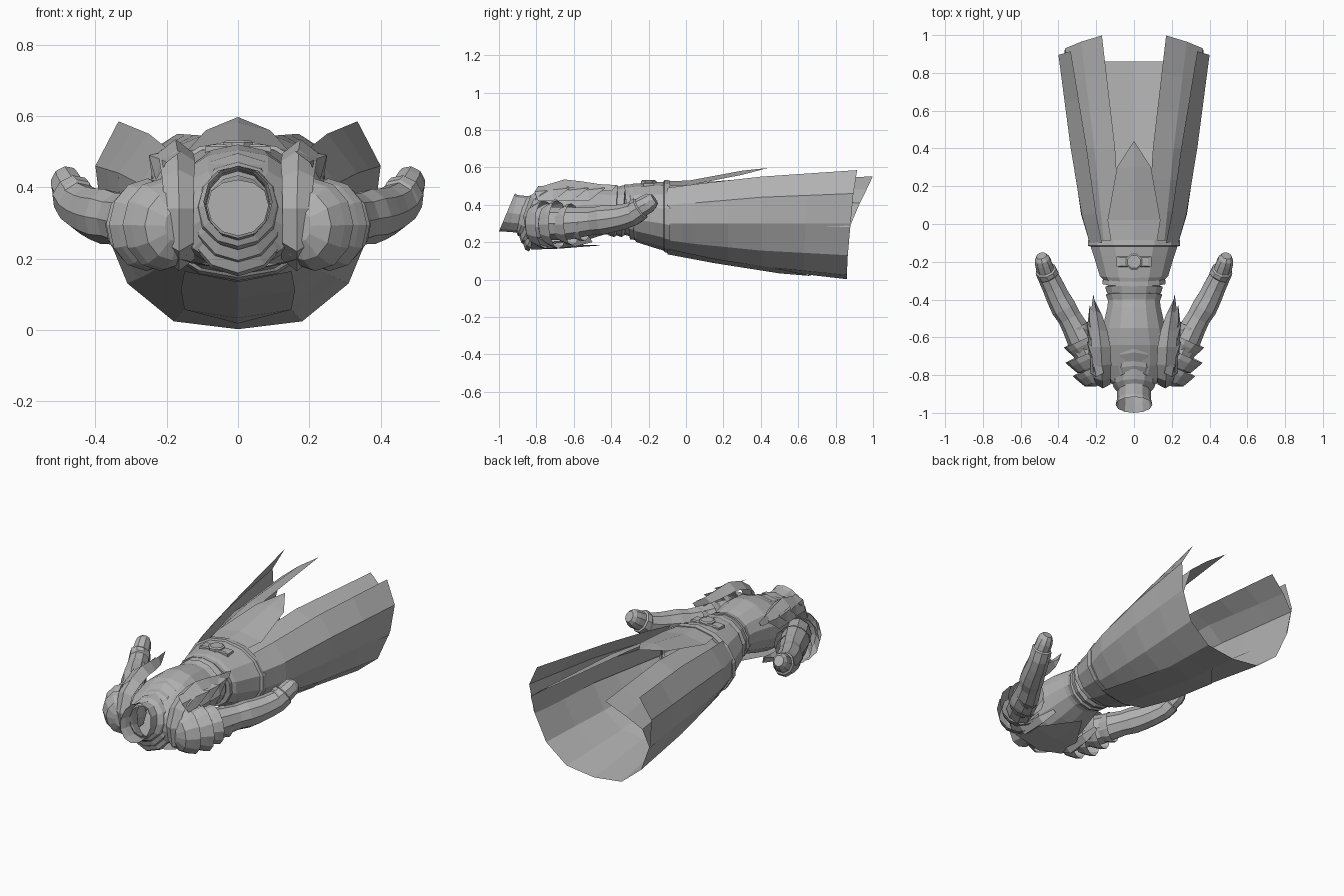
import bpy, bmesh, math
from mathutils import Vector

if "Cube" in bpy.data.objects:
    bpy.data.objects.remove(bpy.data.objects["Cube"])

cloth = bpy.data.materials.new("grey cloth")
cloth.diffuse_color = (0.44, 0.44, 0.44, 1)
cloth.use_nodes = True
cloth.node_tree.nodes["Principled BSDF"].inputs["Base Color"].default_value = cloth.diffuse_color


def grid(name, rows, closed=False, mirror=False, caps=(), axis=None):
    """Skin rows of points; normals are turned away from the axis point (x, z)."""
    bm = bmesh.new()
    for s in ((1, -1) if mirror else (1,)):
        vs = [[bm.verts.new((p[0] * s, p[1], p[2])) for p in r] for r in rows]
        n = len(rows[0])
        for a, b in zip(vs, vs[1:]):
            for i in range(n if closed else n - 1):
                j = (i + 1) % n
                bm.faces.new((a[i], a[j], b[j], b[i]))
        for c in caps:
            bm.faces.new(vs[c])
    bmesh.ops.remove_doubles(bm, verts=bm.verts, dist=0.0005)
    bmesh.ops.dissolve_degenerate(bm, edges=bm.edges, dist=0.0005)
    bmesh.ops.recalc_face_normals(bm, faces=bm.faces)
    for s in (1, -1):
        part = [f for f in bm.faces if not mirror or f.calc_center_median().x * s > 0]
        if not part:
            continue
        out = 0
        mid = sum((f.calc_center_median() for f in part), Vector()) / len(part)
        for f in part:
            c = f.calc_center_median()
            o = Vector((axis[0], c.y, axis[1])) if axis else mid
            out += f.normal.dot(c - o) * f.calc_area()
        if out < 0:
            bmesh.ops.reverse_faces(bm, faces=part)
        if not mirror:
            break
    me = bpy.data.meshes.new(name)
    bm.to_mesh(me)
    bm.free()
    me.materials.append(cloth)
    ob = bpy.data.objects.new(name, me)
    bpy.context.collection.objects.link(ob)
    return ob


def body_ring(y, rx, z0, z1, n=14, ytop=None):
    """Ring around the body axis; ytop tilts the front (upper) side along y."""
    ytop = y if ytop is None else ytop
    pts = []
    for i in range(n):
        a = 2 * math.pi * i / n + math.pi / 2
        t = (1 + math.sin(a)) / 2
        pts.append((rx * math.cos(a), y + (ytop - y) * t, z0 + (z1 - z0) * t))
    return pts


def path_ring(c, d, rp, rz, n=10):
    """Ring across direction d: rp sideways, rz upwards."""
    d = Vector(d).normalized()
    side = d.cross(Vector((0, 0, 1))).normalized()
    up = side.cross(d)
    return [Vector(c) + side * rp * math.cos(2 * math.pi * i / n)
            + up * rz * math.sin(2 * math.pi * i / n) for i in range(n)]


def stations(keys, k=2):
    """Subdivide linearly between key rows."""
    rows = []
    for a, b in zip(keys, keys[1:]):
        for s in range(k):
            rows.append([Vector(p).lerp(Vector(q), s / k) for p, q in zip(a, b)])
    return rows + [[Vector(p) for p in keys[-1]]]


def at(y, xz):
    return [(x, y, z) for x, z in xz]


def whole(row):
    return [(-p[0], p[1], p[2]) for p in row[:0:-1]] + list(row)


AX = (0, 0.33)

# Skirt: outer layer wraps the back and sides
outer = [
    at(-0.10, [(0, .145), (.10, .16), (.18, .21), (.235, .30), (.235, .40), (.17, .49)]),
    at(0.05, [(0, .115), (.11, .13), (.205, .19), (.28, .30), (.277, .41), (.20, .51)]),
    at(0.40, [(0, .055), (.14, .07), (.255, .155), (.33, .30), (.335, .44), (.25, .55)]),
    [(0, .86, .002), (.18, .86, .024), (.31, .865, .13), (.38, .88, .30),
     (.40, .895, .46), (.335, .915, .585)]]
grid("skirt_outer", stations([whole(r) for r in outer]), axis=AX)

# Skirt: inner front panels, open down the middle
inner = [
    at(-0.10, [(.225, .30), (.22, .38), (.16, .46), (.07, .505)]),
    at(0.40, [(.32, .30), (.305, .42), (.21, .50), (.10, .545)]),
    [(.375, .875, .28), (.365, .93, .41), (.28, .965, .48), (.17, .998, .55)]]
grid("front_panel", stations(inner, 3), mirror=True, axis=AX)

# Pointed flaps hanging from the belt, front and back
grid("front_flap", [
    [(-.12, -.10, .50), (0, -.10, .525), (.12, -.10, .50)],
    [(-.14, .02, .505), (0, .02, .53), (.14, .02, .505)],
    [(-.09, .30, .56), (0, .30, .582), (.09, .30, .56)],
    [(0, .44, .597), (0, .44, .597), (0, .44, .597)]], axis=AX)
grid("back_flap", [
    [(-.15, -.10, .165), (0, -.10, .135), (.15, -.10, .165)],
    [(-.16, .15, .112), (0, .15, .088), (.16, .15, .112)],
    [(-.15, .50, .057), (0, .50, .033), (.15, .50, .057)],
    [(0, .68, .018), (0, .68, .018), (0, .68, .018)]], axis=AX)

# Belt with raised rims, dipping slightly at the front
grid("belt", [body_ring(y, r, z0, z1, 14, y + t) for y, r, z0, z1, t in (
    (-.30, .145, .235, .495, -.03), (-.30, .172, .215, .507, -.03),
    (-.275, .168, .212, .507, -.03), (-.265, .185, .20, .512, -.02),
    (-.17, .218, .17, .52, 0), (-.12, .235, .155, .523, 0),
    (-.115, .25, .147, .533, 0), (-.085, .25, .138, .53, 0), (-.085, .225, .155, .51, 0))],
    closed=True, axis=AX)


# Buckle: rounded plate with a strap bar through it
def plate(name, rx, ry, y, z, h, n):
    rows = [[(rx * f * math.cos(2 * math.pi * (i + .5) / n),
              y + ry * f * math.sin(2 * math.pi * (i + .5) / n), zz) for i in range(n)]
            for f, zz in ((1, z - h), (1, z), (.8, z + .006))]
    grid(name, rows, closed=True, caps=(2,))


plate("buckle", .045, .045, -.20, .526, .03, 8)
plate("buckle_bar", .13, .04, -.20, .514, .03, 4)

# Torso, open towards the neck
grid("torso", [body_ring(*r) for r in (
    (-.29, .145, .23, .495), (-.36, .135, .245, .49), (-.44, .145, .24, .505),
    (-.55, .17, .205, .52), (-.64, .195, .185, .505), (-.75, .195, .175, .46),
    (-.82, .16, .18, .43), (-.86, .10, .24, .42))], closed=True, caps=(0,), axis=AX)

# Waist sash folds above the belt
for i, (y, r) in enumerate(((-.345, .15), (-.385, .146))):
    grid("waist_fold_%d" % i, [
        body_ring(y - .03, r - .008, .237, .494), body_ring(y, r + .006, .227, .506, 14, y + .02),
        body_ring(y + .02, r - .01, .24, .49)], closed=True, axis=AX)

# Open neck: tall collar tube, tilted rim
grid("neck_collar", [
    body_ring(-.83, .10, .22, .46, 12, -.77), body_ring(-.89, .088, .25, .445, 12, -.84),
    body_ring(-.95, .09, .255, .452, 12, -.90), body_ring(-1.0, .097, .258, .46, 12, -.915)],
    closed=True, axis=(0, .355))

# Layered collar folds, each with a pointed front
for i, (w, z0, z1, yb, yt) in enumerate((
        (.115, .225, .462, -.88, -.79), (.13, .185, .475, -.86, -.72), (.15, .15, .50, -.84, -.65))):
    rim = body_ring(yb, w, z0, z1, 12, yt)
    rim[0] = (0, yt + .03, z1)
    grid("collar_fold_%d" % i, [
        body_ring(yb - .03, w - .03, z0 + .04, z1 - .03, 12, yt - .08),
        body_ring(yb - .02, w - .004, z0 + .01, z1 - .005, 12, yt - .03), rim],
        closed=True, axis=(0, .34))

# Back cape, pointed
grid("back_cape", [
    [(-.17, -.83, .20), (0, -.83, .16), (.17, -.83, .20)],
    [(-.15, -.68, .19), (0, -.68, .165), (.15, -.68, .19)],
    [(0, -.45, .183), (0, -.45, .183), (0, -.45, .183)]], axis=AX)

# Stole: ridged band from the chest over the shoulder to the back
stole = []
for y, z, w, x in ((-.37, .505, .004, .215), (-.46, .51, .03, .20), (-.56, .525, .045, .185),
                   (-.65, .535, .05, .175), (-.75, .505, .05, .17), (-.83, .45, .045, .168),
                   (-.87, .34, .04, .165), (-.85, .22, .04, .165), (-.75, .165, .045, .165),
                   (-.6, .175, .03, .16), (-.5, .20, .005, .15)):
    dy, dz = (y + .66) * .1, (z - .34) * .2
    stole.append([(x - w, y - dy, z - dz), (x, y, z), (x + w, y - dy, z - dz)])
grid("stole", stole, mirror=True, axis=AX)

# Ragged blades along the outer edge of the stole
for i, (y, x, t) in enumerate(((-.74, .20, .25), (-.64, .21, .25), (-.55, .215, .235))):
    grid("stole_blade_%d" % i, [
        [(x - .04, y - .05, .50 - i * .005), (x, y - .07, .47), (x + .03, y - .05, .42)],
        [(x - .02, y + .04, .505), (x + .02, y + .03, .48), (x + .03, y + .03, .42)],
        [(t, y + .12, .49)] * 3], mirror=True, axis=AX)

# Shoulder guards: flared bells stacked along the arm
D = Vector((.42, .9, .03))
for i, (x, y, rp, rz) in enumerate(((.215, -.755, .12, .13), (.255, -.685, .118, .13),
                                    (.275, -.61, .105, .112), (.30, -.545, .08, .09))):
    c = Vector((x, y, .295))
    d = D.normalized()
    grid("shoulder_guard_%d" % i, [
        path_ring(c - d * .10, D, rp * .30, rz * .35, 12),
        path_ring(c - d * .075, D, rp * .72, rz * .75, 12),
        path_ring(c - d * .03, D, rp * .9, rz * .95, 12),
        path_ring(c, D, rp, rz, 12)],
        closed=True, mirror=True, caps=(0,))

# Sleeves with creases, cuff and blunt end
arm = ((.21, -.74, .30, .085), (.27, -.63, .30, .085), (.315, -.54, .307, .075),
       (.34, -.495, .312, .07), (.37, -.445, .318, .075), (.40, -.39, .325, .07),
       (.425, -.335, .335, .066), (.452, -.28, .352, .062), (.455, -.27, .362, .064),
       (.467, -.245, .38, .062), (.469, -.24, .384, .052), (.48, -.205, .405, .05),
       (.486, -.185, .42, .044), (.49, -.168, .43, .03))
rows = []
for i, (x, y, z, r) in enumerate(arm):
    a, b = arm[max(i - 2, 0)], arm[min(i + 2, len(arm) - 1)]
    rows.append(path_ring((x, y, z), [b[k] - a[k] for k in range(3)], r * .92, r * 1.05, 9))
grid("sleeve", rows, closed=True, mirror=True, caps=(0, len(rows) - 1))
